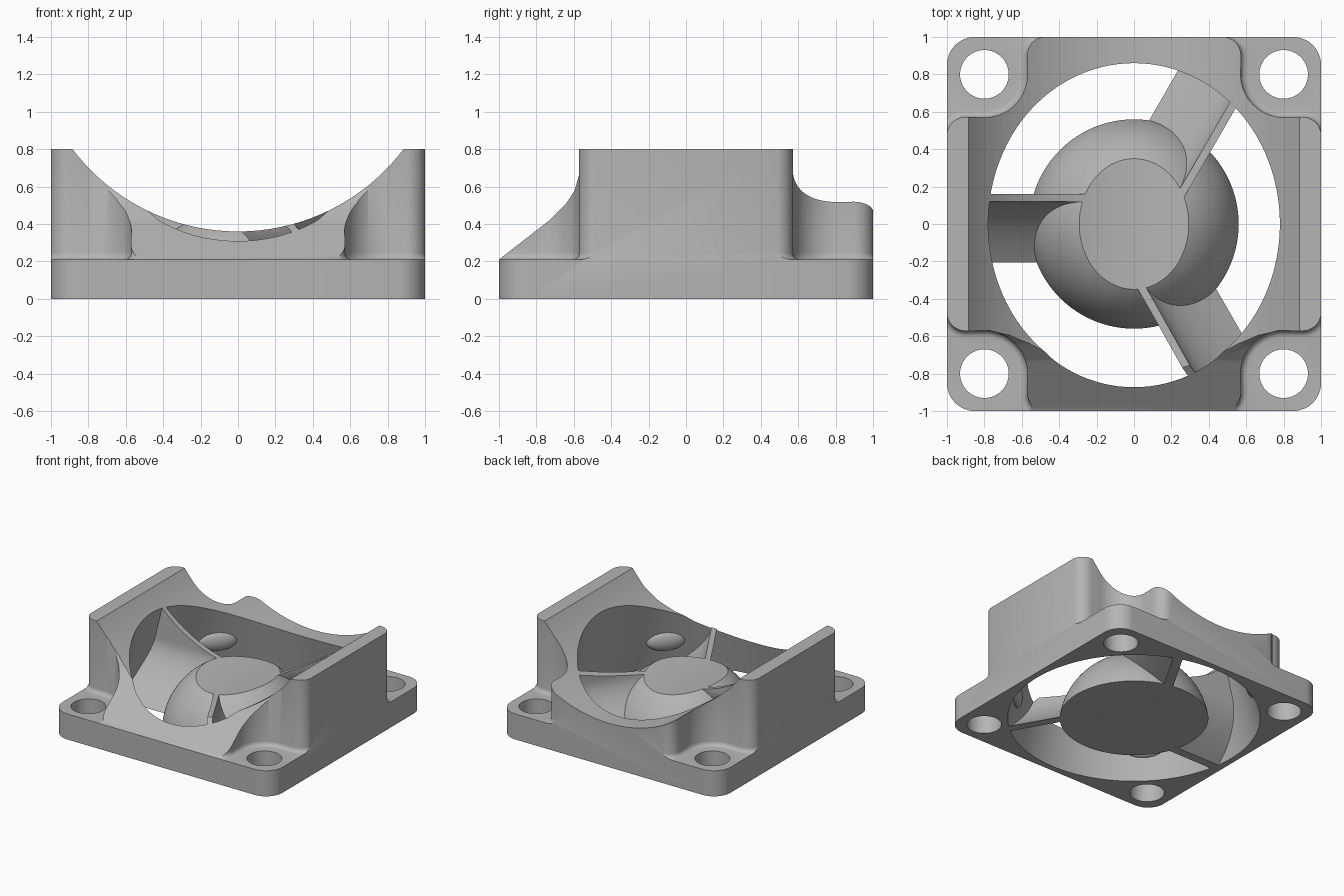
import bpy, bmesh
from math import sin, cos, pi, radians, hypot
from mathutils import Matrix, Vector

old = bpy.data.objects.get("Cube")
if old:
    bpy.data.objects.remove(old)

grey = bpy.data.materials.new("plain grey")
grey.use_nodes = True
grey.diffuse_color = (0.46, 0.46, 0.46, 1)
grey.node_tree.nodes["Principled BSDF"].inputs["Base Color"].default_value = (0.46, 0.46, 0.46, 1)

PLATE, TOP = 0.21, 0.8


def finish(bm, name):
    bmesh.ops.recalc_face_normals(bm, faces=bm.faces)
    mesh = bpy.data.meshes.new(name)
    bm.to_mesh(mesh)
    bm.free()
    mesh.materials.append(grey)
    ob = bpy.data.objects.new(name, mesh)
    bpy.context.collection.objects.link(ob)
    return ob


def arc(cx, cy, r, a, b, n=12):
    steps = [radians(a + (b - a) * i / n) for i in range(n + 1)]
    return [(cx + r * cos(t), cy + r * sin(t)) for t in steps]


def prism(name, pts, axis, lo, hi, fillet=0):
    """Extrude a 2D outline along an axis, with an optional round on the low end."""
    place = {"X": lambda p, h: (h, p[0], p[1]),
             "Y": lambda p, h: (p[0], h, p[1]),
             "Z": lambda p, h: (p[0], p[1], h)}[axis]
    bm = bmesh.new()
    low = [bm.verts.new(place(p, lo)) for p in pts]
    high = [bm.verts.new(place(p, hi)) for p in pts]
    base = bm.faces.new(low)
    bm.faces.new(high)
    for i in range(len(pts)):
        j = (i + 1) % len(pts)
        bm.faces.new((low[i], low[j], high[j], high[i]))
    bmesh.ops.recalc_face_normals(bm, faces=bm.faces)
    if fillet:
        bmesh.ops.bevel(bm, geom=list(base.edges), offset=fillet, segments=4,
                        profile=0.5, affect="EDGES")
    return finish(bm, name)


def lathe(name, profile, n=128):
    """Revolve a closed (radius, height) profile that starts and ends on the axis."""
    bm = bmesh.new()
    rings = [[bm.verts.new((r * cos(2 * pi * i / n), r * sin(2 * pi * i / n), z))
              for i in range(n)] for r, z in profile]
    for a, b in zip(rings, rings[1:]):
        for i in range(n):
            j = (i + 1) % n
            bm.faces.new((a[i], a[j], b[j], b[i]))
    bm.faces.new(rings[0])
    bm.faces.new(rings[-1])
    return finish(bm, name)


def combine(ob, other, mode, keep=False):
    mod = ob.modifiers.new("cut", "BOOLEAN")
    mod.operation, mod.object, mod.solver = mode, other, "EXACT"
    bpy.context.view_layer.objects.active = ob
    bpy.ops.object.modifier_apply(modifier=mod.name)
    if not keep:
        bpy.data.objects.remove(other)


# Shared cutters: round saddle along y and the front ramp
saddle = prism("saddle_cutter", arc(0, 1.47, 1.11, 0, 357, 119), "Y", -1.3, 1.3)
ramp = prism("ramp_cutter", [(-1.1, 0.132), (-0.73, 0.42), (-0.64, 0.51), (-0.595, 0.58),
                             (-0.57, 0.67), (-0.57, 1.2), (-1.1, 1.2)], "X", -0.79, 0.79)

# Frame: rounded block with a tapered bore
outline = (arc(0.85, 0.85, 0.15, 0, 90) + arc(-0.85, 0.85, 0.15, 90, 180)
           + arc(-0.85, -0.85, 0.15, 180, 270) + arc(0.85, -0.85, 0.15, 270, 360))
frame = prism("frame", outline, "Z", 0, TOP)
bore = lathe("bore_cutter", [(0.975, -0.1), (0.725, 0.9)])
combine(frame, bore, "DIFFERENCE")

# Corners: small inner bulge, scalloped step and screw hole
step = (arc(0.9, 0.47, 0.102, 0, 90, 8) + arc(0.8, 0.8, 0.23, 270, 180, 20)
        + arc(0.47, 0.9, 0.102, 0, 90, 8) + [(0.47, 1.15), (1.15, 1.15), (1.15, 0.47)])
for sx in (-1, 1):
    for sy in (-1, 1):
        bm = bmesh.new()
        bmesh.ops.create_uvsphere(bm, u_segments=32, v_segments=16, radius=1)
        turn = Matrix.Rotation(pi / 4 * sx * sy, 4, "Z")
        spot = Matrix.Translation(Vector((sx * 0.627, sy * 0.627, 0.25)))
        bm.transform(spot @ turn @ Matrix.Diagonal((0.045, 0.15, 0.08, 1)))
        combine(frame, finish(bm, "bulge"), "UNION")
        pts = [(sx * x, sy * y) for x, y in step]
        combine(frame, prism("step_cutter", pts, "Z", PLATE, 1.2, 0.035), "DIFFERENCE")
        hole = arc(sx * 0.8, sy * 0.8, 0.13, 0, 354, 59)
        combine(frame, prism("hole_cutter", hole, "Z", -0.2, 1.2), "DIFFERENCE")
combine(frame, saddle, "DIFFERENCE", keep=True)
combine(frame, ramp, "DIFFERENCE", keep=True)

# Hub: flat-bottomed dome with a saddle-cut top
drop, radius = 0.085, 0.566
dome = []
for i in range(25):
    t = radians(8.64 + (89 - 8.64) * i / 24)
    dome.append((radius * cos(t), radius * sin(t) - drop))
hub = lathe("hub", dome)
combine(hub, saddle, "DIFFERENCE", keep=True)


# Vanes: curved section, steep above and leaning out below
def vane_y(z):
    return -0.17 + 0.31 * (1 - max(0, 1 - z / 0.4) ** 1.8)


near, far = [], []
for i in range(31):
    z = -0.06 + 0.9 * i / 30
    slope = (vane_y(z + 0.005) - vane_y(z - 0.005)) / 0.01
    size = 0.021 / hypot(1, slope)
    near.append((vane_y(z) - size, z + size * slope))
    far.append((vane_y(z) + size, z - size * slope))

vanes = []
for k, angle in enumerate((0, -120, 120)):
    vane = prism("vane_%d" % (k + 1), near + far[::-1], "X", -1.05, -0.22)
    vane.data.transform(Matrix.Rotation(radians(angle), 4, "Z"))
    combine(vane, lathe("vane_limit", [(0.97, 0), (0.77, TOP)]), "INTERSECT")
    combine(vane, saddle, "DIFFERENCE", keep=True)
    combine(vane, ramp, "DIFFERENCE", keep=True)
    vanes.append(vane)

for helper in (saddle, ramp):
    bpy.data.objects.remove(helper)

# Smooth curved faces, keeping crisp edges
for ob in [frame, hub] + vanes:
    bpy.ops.object.select_all(action="DESELECT")
    ob.select_set(True)
    bpy.context.view_layer.objects.active = ob
    bpy.ops.object.shade_smooth_by_angle(angle=radians(30))
